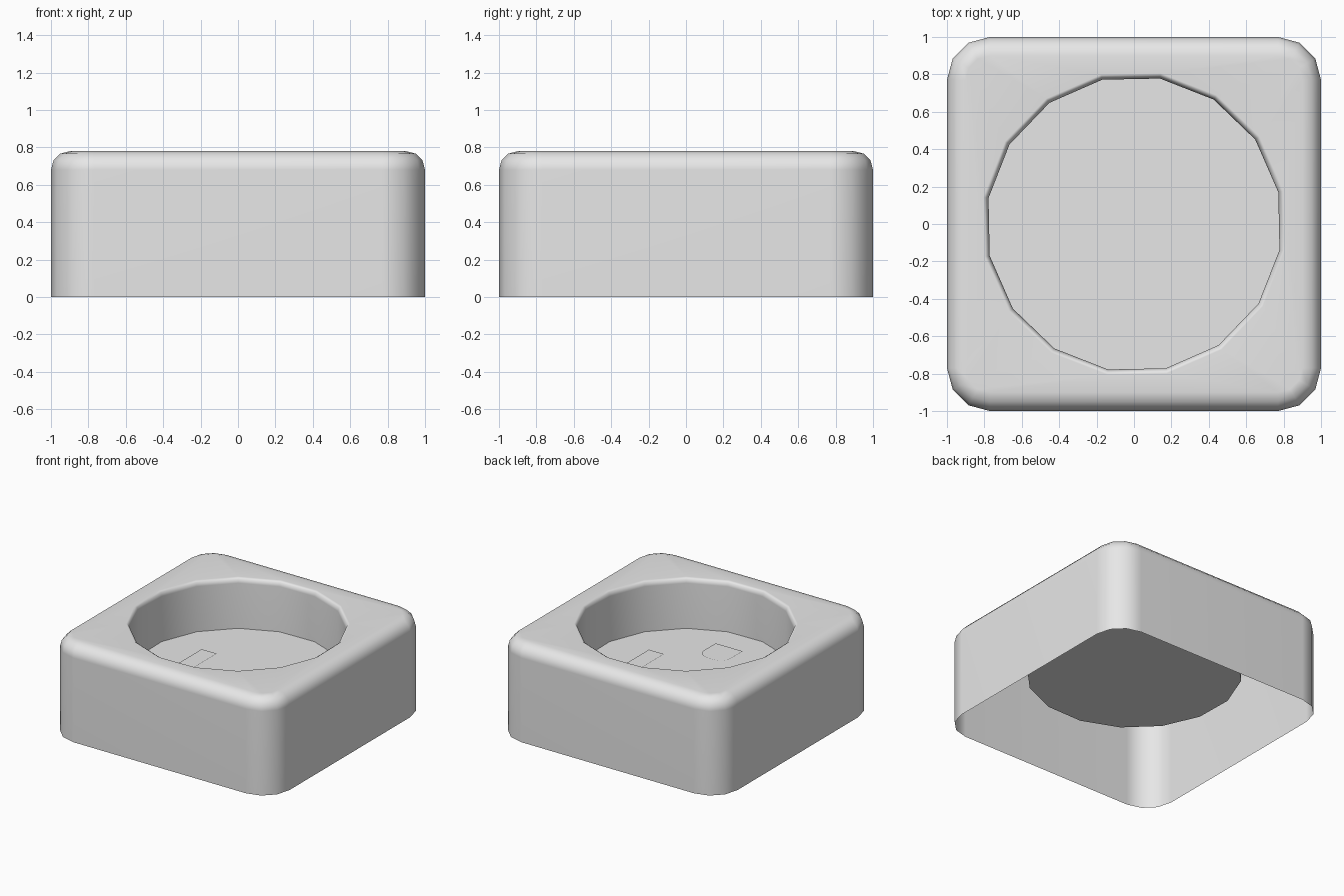
import bpy, bmesh, math

if "Cube" in bpy.data.objects:
    bpy.data.objects.remove(bpy.data.objects["Cube"])

grey = bpy.data.materials.new("light grey")
grey.diffuse_color = (0.8, 0.8, 0.8, 1)
grey.use_nodes = True
grey.node_tree.nodes["Principled BSDF"].inputs["Base Color"].default_value = grey.diffuse_color

H, FLOOR = 0.78, 0.375


def rounded_square(inset, z):
    # four corner arcs of three segments each
    pts = []
    for q in range(4):
        a0 = q * math.pi / 2
        sx = 1 if q in (0, 3) else -1
        sy = 1 if q in (0, 1) else -1
        for i in range(4):
            a = a0 + i * math.pi / 6
            r = 0.23 - inset
            pts.append((sx * 0.77 + r * math.cos(a), sy * 0.77 + r * math.sin(a), z))
    return pts


def circle(r, z):
    return [(r * math.cos(math.radians(12.4 + 22.5 * i)),
             r * math.sin(math.radians(12.4 + 22.5 * i)), z) for i in range(16)]


def finish(bm, name):
    me = bpy.data.meshes.new(name)
    bm.to_mesh(me)
    bm.free()
    ob = bpy.data.objects.new(name, me)
    bpy.context.collection.objects.link(ob)
    me.materials.append(grey)
    return ob


# housing: open-bottomed shell, rounded top edge, round recess with floor
loops = [rounded_square(0, 0)]
B = 0.1
for i in range(4):
    a = i * math.pi / 6
    loops.append(rounded_square(B * (1 - math.cos(a)), H - B + B * math.sin(a)))
loops += [circle(0.818, H), circle(0.8, H - 0.012), circle(0.79, H - 0.04),
          circle(0.79, FLOOR)]
bm = bmesh.new()
rings = [[bm.verts.new(p) for p in loop] for loop in loops]
for lo, hi in zip(rings, rings[1:]):
    for i in range(16):
        j = (i + 1) % 16
        bm.faces.new((lo[i], lo[j], hi[j], hi[i]))
bm.faces.new(rings[-1])
housing = finish(bm, "socket_housing")
bpy.context.view_layer.objects.active = housing
housing.select_set(True)
bpy.ops.object.shade_smooth_by_angle(angle=math.radians(50))
wn = housing.modifiers.new("weighted", 'WEIGHTED_NORMAL')
wn.keep_sharp = True


def plate(name, pts):
    bm = bmesh.new()
    bm.faces.new([bm.verts.new((x, y, FLOOR + 0.005)) for x, y in pts])
    return finish(bm, name)


# two blade slots
for name, cx in (("left_slot", -0.39), ("right_slot", 0.39)):
    plate(name, [(cx - 0.067, -0.18), (cx + 0.067, -0.18),
                 (cx + 0.067, 0.19), (cx - 0.067, 0.19)])

# arched earth slot
arch = [(-0.12, -0.55), (0.12, -0.55)]
for cx, a0 in ((0.03, 0), (-0.03, 90)):
    for i in range(5):
        a = math.radians(a0 + i * 22.5)
        arch.append((cx + 0.09 * math.cos(a), -0.4 + 0.09 * math.sin(a)))
plate("earth_slot", arch)
